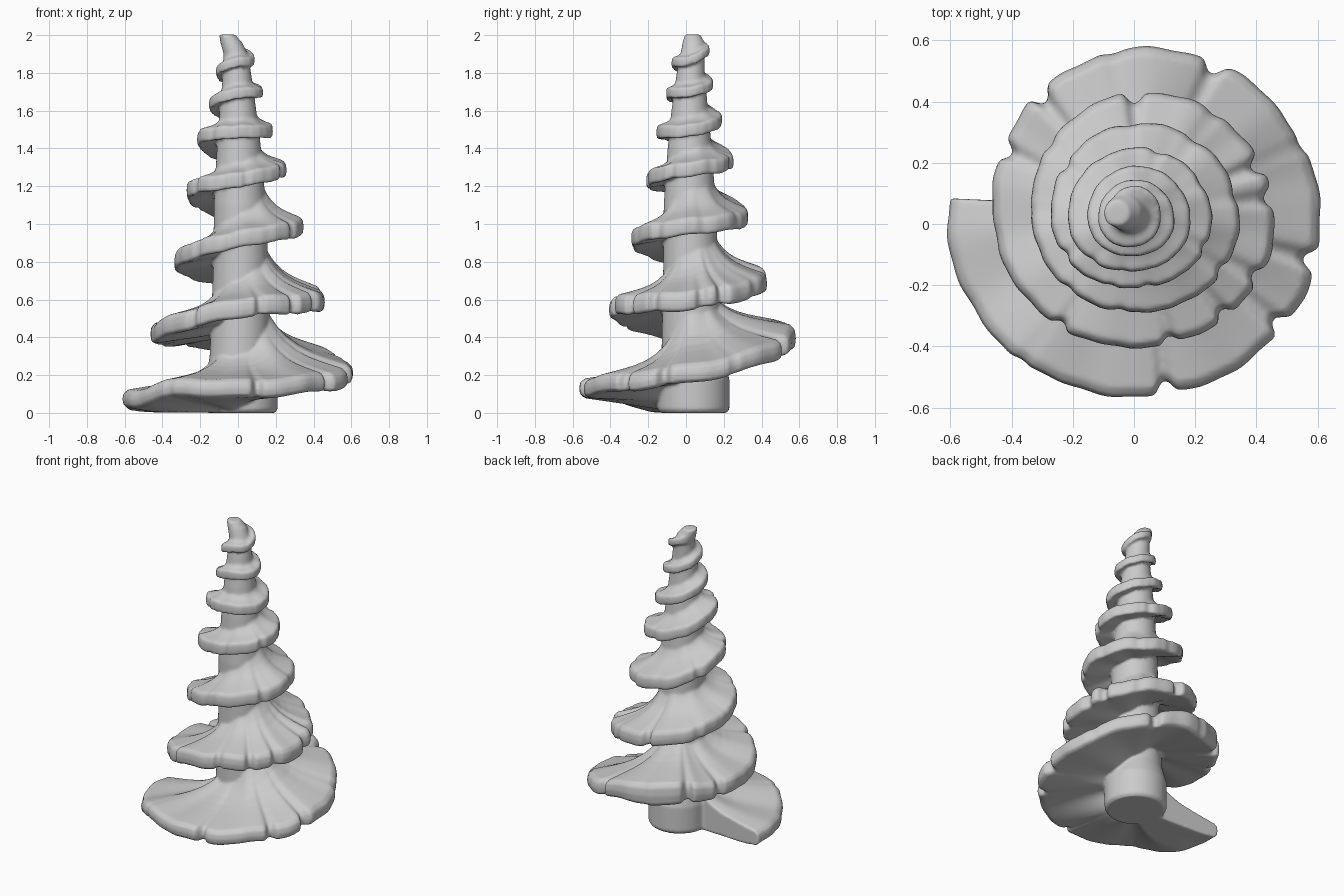
import bpy, bmesh, math, random

if "Cube" in bpy.data.objects:
    bpy.data.objects.remove(bpy.data.objects["Cube"])

random.seed(4)

# Rim radius, rim height and rise to the core at every quarter turn (from -x through -y, +x, +y)
RIM_R = [.61, .565, .612, .575, .46, .405, .46, .43, .335, .29, .345, .33, .27, .21, .255,
         .25, .215, .155, .185, .19, .15, .105, .132, .145, .115, .075, .085, .125, .08]
RIM_Z = [.065, .12, .20, .395, .42, .55, .59, .70, .81, .915, .98, 1.04, 1.18, 1.23, 1.285,
         1.335, 1.455, 1.485, 1.49, 1.55, 1.64, 1.69, 1.695, 1.74, 1.81, 1.855, 1.86, 1.92, 1.96]
RISE = [.15, .13, .27, .13, .15, .12, .23, .18, .12, .11, .17, .14, .08, .07, .08,
        .08, .06, .05, .06, .06, .05, .04, .04, .04, .04, .03, .03, .03, .02]
THICK = [.045, .053, .047, .042, .037, .03, .026, .024]  # half thickness, per turn

# Core rings: z, radius, centre x, centre y
CORE = [(0, .175, .02, .04), (.02, .19, .02, .04), (.18, .19, .02, .04), (.3, .16, .01, .03),
        (.8, .145, .015, .025), (1.1, .138, .01, .02), (1.4, .117, .005, .02),
        (1.6, .097, 0, .02), (1.8, .074, -.005, .025), (1.9, .064, -.012, .035),
        (1.96, .058, -.035, .04), (2.003, .042, -.058, .035)]

# Broken notches in the rim: turn, depth
NOTCHES = [(.14, .2), (.28, .8), (.404, .8), (.468, .8), (.57, .2), (.675, .7), (.77, .15),
           (.85, .9), (.917, .8), (1.15, .6), (1.297, .7), (1.375, .9), (1.436, .7),
           (1.53, .6), (1.57, .9), (1.65, .2), (1.75, .9), (1.88, .3)]
NOTCHES += [(2 + .13 * i + random.uniform(-.04, .04), random.uniform(.15, .55)) for i in range(18)]


def bump(x, width, power=2):
    return math.exp(-abs(x / width) ** power)


def spline(table, x):
    i = max(0, min(int(x), len(table) - 2))
    f = x - i
    p = [table[max(0, min(i + k, len(table) - 1))] for k in (-1, 0, 1, 2)]
    return p[1] + .5 * f * (p[2] - p[0] + f * (2*p[0] - 5*p[1] + 4*p[2] - p[3]
                            + f * (3*(p[1] - p[2]) + p[3] - p[0])))


def core_at(z):
    for a, b in zip(CORE, CORE[1:]):
        if z <= b[0]:
            f = max(0, (z - a[0]) / (b[0] - a[0]))
            return [a[k] + f * (b[k] - a[k]) for k in (1, 2, 3)]
    return CORE[-1][1:]


def skin(bm, rings):
    loops = [[bm.verts.new(p) for p in ring] for ring in rings]
    n = len(loops[0])
    for a, b in zip(loops, loops[1:]):
        for j in range(n):
            bm.faces.new((a[j], a[(j + 1) % n], b[(j + 1) % n], b[j]))
    bm.faces.new(loops[0][::-1])
    bm.faces.new(loops[-1])


def skirt_ring(t):
    """Closed radial section of the skirt at turn t."""
    cut = min(1, sum(d * bump(t - tn, .007 + .0018 * t, 3) for tn, d in NOTCHES))
    R, z = spline(RIM_R, t * 4), spline(RIM_Z, t * 4)
    R += R * (.006 * math.sin(t * 61) + .004 * math.sin(t * 147)) - .09 * R * cut
    z += R * .012 * math.sin(t * 53 + 1) + .04 * bump(t - .16, .06)
    rise = spline(RISE, t * 4)
    th = spline(THICK, t) + .025 * bump(t - .8, .08)
    # the first lobe is filled solid down to the foot, later ones are hollowed slightly
    under = .05 * min(1, R / .4) - .12 * bump(t - .1, .22, 4)
    rc, cx, cy = core_at(z + .05)
    ang = math.pi + 2 * math.pi * t
    ri = rc * .88
    us = [0, .05, .1, .2, .35, .5, .65, .8, .93]
    crease = .25 * th * cut
    prof = [(u, z + th + rise * (.5 * (1 - u) + .5 * (1 - u) ** 5) - crease * u ** 2) for u in us]
    prof += [(.985, z + .7 * th - crease), (1, z), (.985, z - .7 * th)]
    prof += [(u, z - th + under * (1 - u) + crease * u ** 2) for u in us[::-1]]
    out = []
    for u, pz in prof:
        r = ri + (R - ri) * u
        out.append((cx * (1 - u) + r * math.cos(ang), cy * (1 - u) + r * math.sin(ang),
                    max(pz, .003)))
    return out


bm = bmesh.new()
# Central column with leaning tip
skin(bm, [[(cx + r * math.cos(k * math.pi / 24), cy + r * math.sin(k * math.pi / 24), z)
           for k in range(48)] for z, r, cx, cy in CORE])
# Spiral skirt wound around the column
steps = 1800
skin(bm, [skirt_ring(-.022 + 6.9 * i / steps) for i in range(steps + 1)])
bmesh.ops.recalc_face_normals(bm, faces=bm.faces)

mesh = bpy.data.meshes.new("spiral_tree")
bm.to_mesh(mesh)
bm.free()
tree = bpy.data.objects.new("spiral_tree", mesh)
bpy.context.collection.objects.link(tree)

# Fuse and soften into one carved surface
fuse = tree.modifiers.new("fuse", 'REMESH')
fuse.mode = 'VOXEL'
fuse.voxel_size = .009
fuse.use_smooth_shade = True
soften = tree.modifiers.new("soften", 'SMOOTH')
soften.factor = .5
soften.iterations = 3
